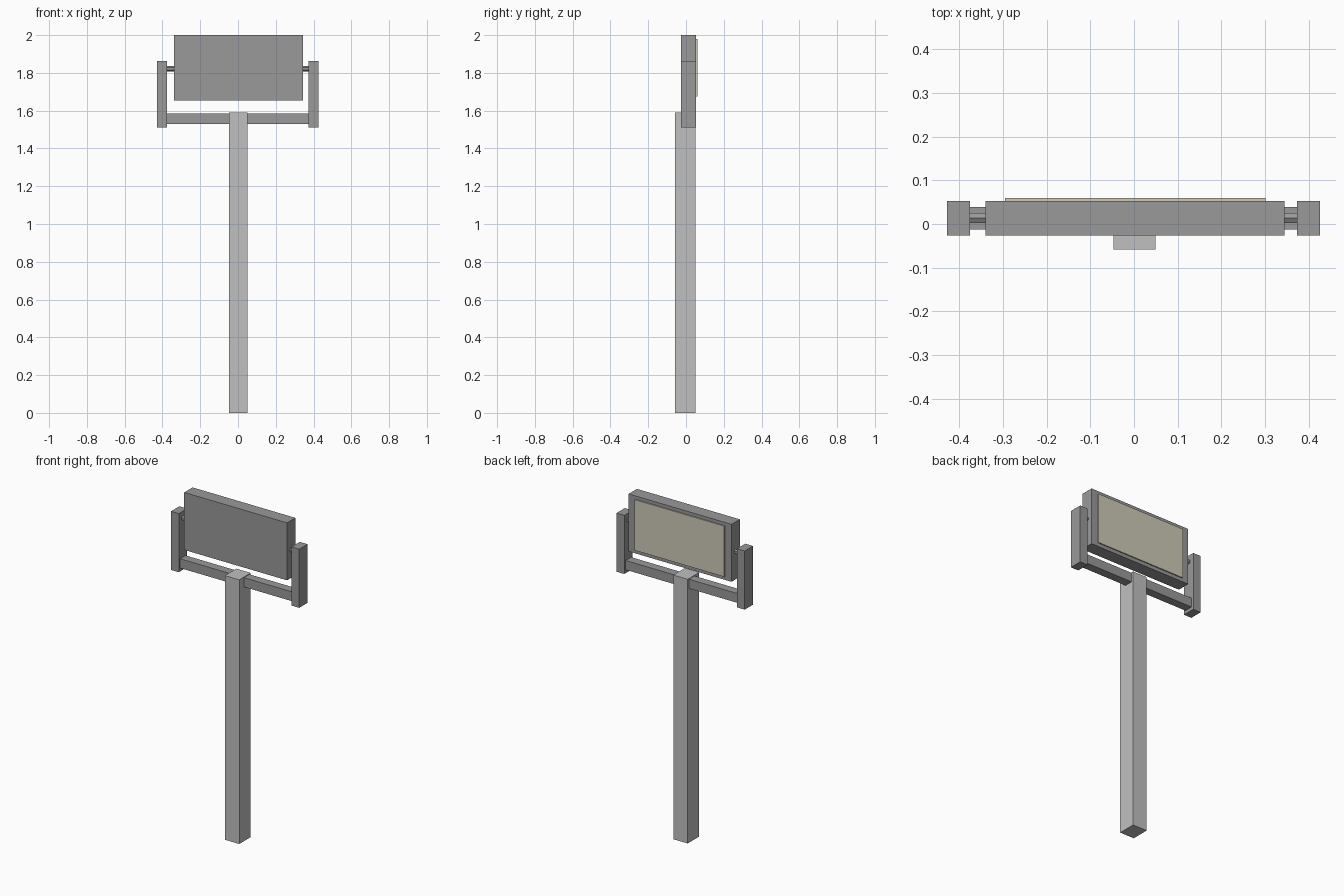
import bpy
import math

cube = bpy.data.objects.get("Cube")
if cube:
    bpy.data.objects.remove(cube, do_unlink=True)


def material(name, rgb):
    mat = bpy.data.materials.new(name)
    mat.use_nodes = True
    mat.diffuse_color = (*rgb, 1)
    mat.node_tree.nodes["Principled BSDF"].inputs["Base Color"].default_value = (*rgb, 1)
    return mat


light_grey = material("light grey", (0.53, 0.53, 0.53))
dark_grey = material("dark grey", (0.32, 0.32, 0.32))
cream = material("cream", (0.62, 0.59, 0.48))


def box(name, x, y, z, mat):
    """Box from (min, max) ranges along each axis."""
    spans = (x, y, z)
    bpy.ops.mesh.primitive_cube_add(size=1, location=[(a + b) / 2 for a, b in spans])
    obj = bpy.context.object
    obj.name = name
    obj.scale = [b - a for a, b in spans]
    bpy.ops.object.transform_apply(location=False, rotation=False, scale=True)
    obj.data.materials.append(mat)
    return obj


depth = (-0.026, 0.053)

# Upright pole
box("pole", (-0.047, 0.049), (-0.058, 0.051), (0, 1.59), light_grey)

# Yoke: crossbar with an upright arm at each end
box("crossbar", (-0.376, 0.374), (-0.013, 0.039), (1.53, 1.586), dark_grey)
for side, sign in (("left", 1), ("right", -1)):
    arm_x = sorted((sign * 0.375 - 0.001, sign * 0.427 - 0.001))
    box(side + "_arm", arm_x, depth, (1.51, 1.863), dark_grey)

    # Hexagonal pivot between arm and panel
    bpy.ops.mesh.primitive_cylinder_add(
        vertices=6, radius=0.0135, depth=0.045,
        location=(sign * 0.358, 0.0135, 1.822), rotation=(0, math.pi / 2, 0))
    pivot = bpy.context.object
    pivot.name = side + "_pivot"
    # Turn a flat side upward
    pivot.rotation_euler = (math.pi / 2, 0, math.pi / 2)
    pivot.data.materials.append(dark_grey)

# Tilting panel and its rear face plate
box("panel", (-0.34, 0.345), depth, (1.654, 2), dark_grey)
box("rear_plate", (-0.296, 0.301), (0.052, 0.06), (1.675, 1.98), cream)
